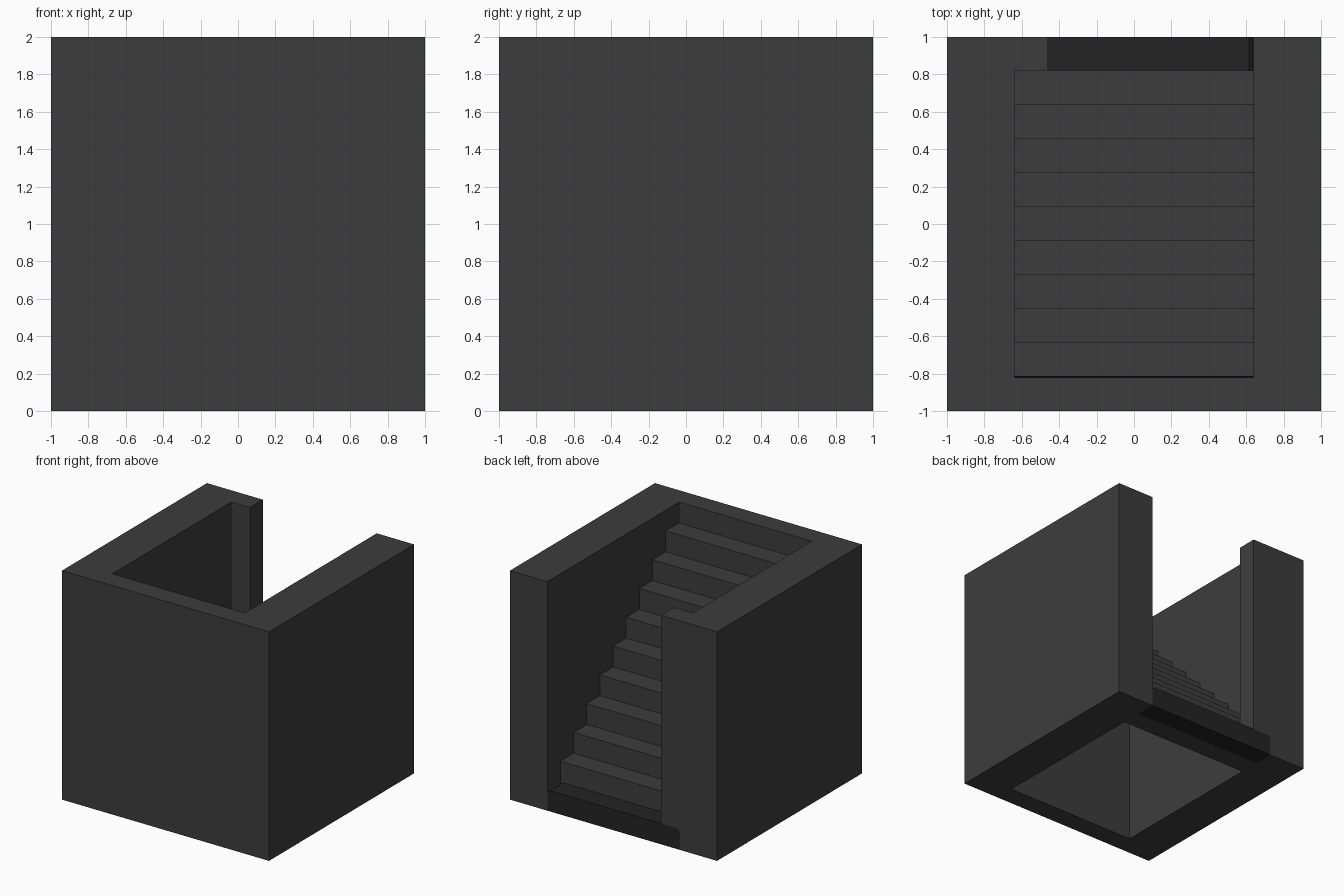
import bpy, bmesh
from mathutils import Vector

cube = bpy.data.objects.get("Cube")
if cube:
    bpy.data.objects.remove(cube, do_unlink=True)


def material(name, value):
    m = bpy.data.materials.new(name)
    m.use_nodes = True
    col = (value, value, value, 1)
    m.diffuse_color = col
    m.node_tree.nodes["Principled BSDF"].inputs["Base Color"].default_value = col
    return m


def prism(name, points, direction, mat=None):
    """Extrude a closed outline of 3D points along a direction."""
    bm = bmesh.new()
    face = bm.faces.new([bm.verts.new(p) for p in points])
    ext = bmesh.ops.extrude_face_region(bm, geom=[face], use_keep_orig=True)
    moved = [g for g in ext["geom"] if isinstance(g, bmesh.types.BMVert)]
    bmesh.ops.translate(bm, verts=moved, vec=Vector(direction))
    bmesh.ops.recalc_face_normals(bm, faces=bm.faces)
    mesh = bpy.data.meshes.new(name)
    bm.to_mesh(mesh)
    bm.free()
    ob = bpy.data.objects.new(name, mesh)
    bpy.context.collection.objects.link(ob)
    if mat:
        mesh.materials.append(mat)
    return ob


grey = material("charcoal grey", 0.046)
dark = material("near black", 0.017)

W = 0.64          # half width of the stairwell
D = 0.82          # half depth of the stairwell
STEP = 2 / 11     # tread depth and riser height
C = 0.025         # chamfer of the threshold
DOOR = -0.46      # right jamb of the back opening

# Outer walls: C-shaped plan with an opening at the back
plan = [(-1, -1), (1, -1), (1, 1), (W, 1), (W, -D), (-W, -D),
        (-W, D), (DOOR, D), (DOOR, 1), (-1, 1)]
walls = prism("walls", [(x, y, 0) for x, y in plan], (0, 0, 2), grey)

# Notch under the back pier for the threshold
notch = [(-W, -0.1), (-W, STEP - C), (-W + C, STEP), (0.4, STEP), (0.4, -0.1)]
cutter = prism("notch_cutter", [(x, D - 0.1, z) for x, z in notch], (0, 0.4, 0))
cutter.hide_render = True
mod = walls.modifiers.new("notch", "BOOLEAN")
mod.operation = "DIFFERENCE"
mod.solver = "EXACT"
mod.object = cutter
bpy.context.view_layer.update()
deps = bpy.context.evaluated_depsgraph_get()
cut_mesh = bpy.data.meshes.new_from_object(walls.evaluated_get(deps))
walls.modifiers.clear()
walls.data = cut_mesh
bpy.data.objects.remove(cutter, do_unlink=True)

# Threshold: lowest step, set into the opening
outline = [(-W, 0), (-W, STEP - C), (-W + C, STEP), (W - C, STEP), (W, STEP - C), (W, 0)]
prism("threshold", [(x, D, z) for x, z in outline], (0, 1 - D, 0), dark)

# Staircase: nine steps rising to the front, sloped underside
profile = [(D, 0)]
for i in range(9):
    z = STEP * (i + 2)
    profile += [(D - STEP * i, z), (D - STEP * (i + 1), z)]
profile += [(-D, 2 - 3 * STEP), (D - STEP, 0)]
prism("stairs", [(-W, y, z) for y, z in profile], (2 * W, 0, 0), grey)
